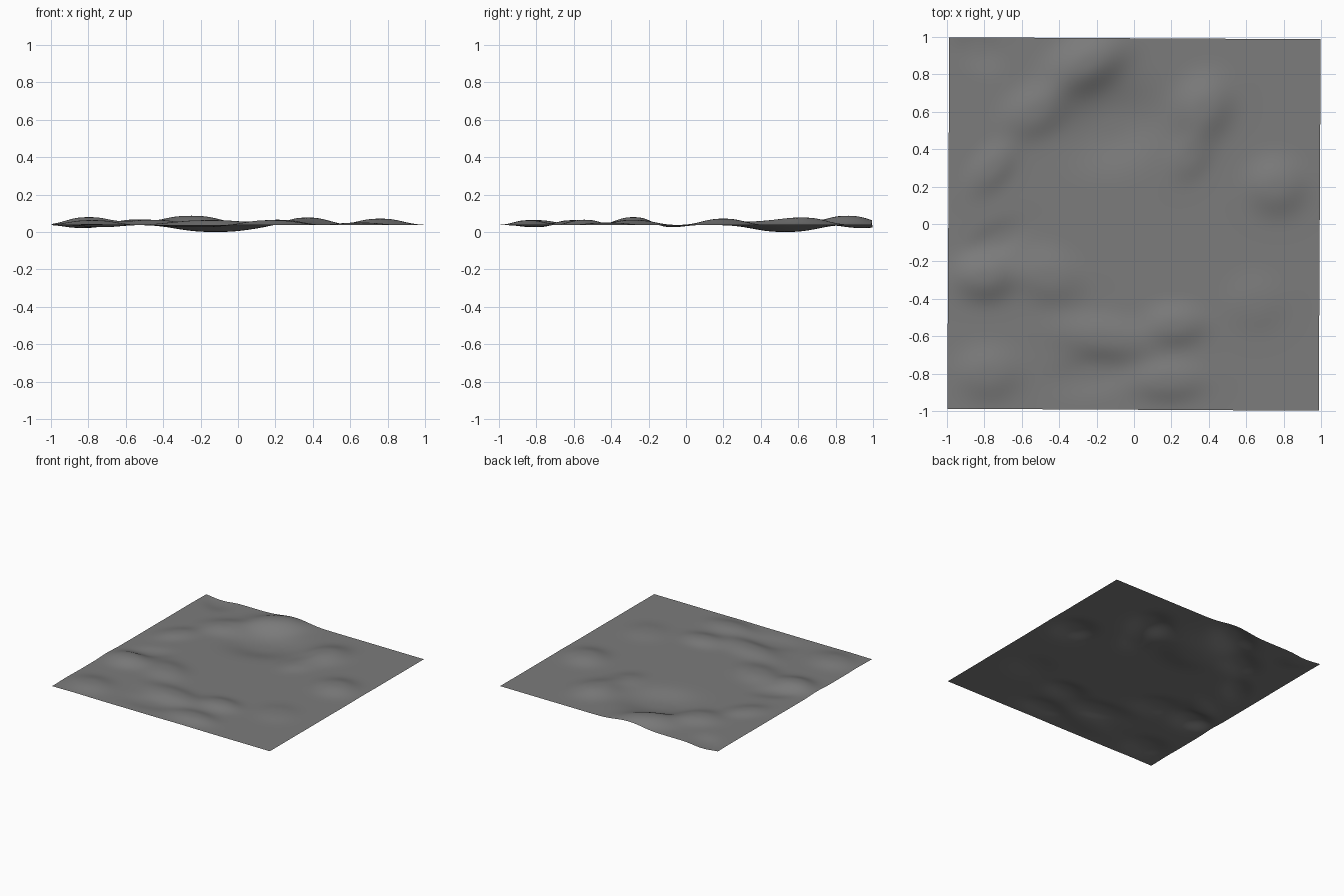
import bpy, bmesh, math

if "Cube" in bpy.data.objects:
    bpy.data.objects.remove(bpy.data.objects["Cube"], do_unlink=True)

# Plain grey ground colour
mat = bpy.data.materials.new("ground grey")
mat.use_nodes = True
grey = (0.2, 0.2, 0.2, 1)
mat.diffuse_color = grey
mat.node_tree.nodes["Principled BSDF"].inputs["Base Color"].default_value = grey

# Soft mounds and hollows: x, y, height, long radius, short radius, turn in degrees
mounds = [
    (-0.25, 0.86, 0.05, 0.22, 0.13, 30),
    (-0.53, 0.6, 0.03, 0.17, 0.12, 30),
    (-0.12, 0.53, -0.037, 0.26, 0.2, 20),
    (-0.83, 0.94, -0.016, 0.13, 0.1, -45),
    (-0.76, 0.3, 0.02, 0.15, 0.09, 50),
    (0.37, 0.62, 0.04, 0.17, 0.14, 60),
    (0.3, 0.37, 0.018, 0.14, 0.1, 60),
    (0.76, 0.2, 0.034, 0.15, 0.14, 0),
    (-0.8, -0.28, 0.042, 0.15, 0.12, 0),
    (-0.74, -0.09, -0.012, 0.15, 0.08, 30),
    (-0.46, -0.28, 0.028, 0.18, 0.13, -20),
    (-0.78, -0.8, 0.026, 0.16, 0.13, 0),
    (-0.15, -0.61, 0.026, 0.26, 0.11, -10),
    (0.22, -0.54, 0.028, 0.15, 0.1, 0),
    (0.18, -0.84, 0.026, 0.18, 0.1, 0),
    (0.65, -0.42, 0.013, 0.15, 0.14, 0),
    (-0.22, -0.8, -0.012, 0.2, 0.1, 10),
]


def height(x, y):
    z = 0.04
    for cx, cy, h, a, b, turn in mounds:
        c, s = math.cos(math.radians(turn)), math.sin(math.radians(turn))
        u = ((x - cx) * c + (y - cy) * s) / a
        v = ((y - cy) * c - (x - cx) * s) / b
        z += h * math.exp(-(u * u + v * v) ** 1.3)
    return z


# Ground sheet, turned very slightly about the vertical
bm = bmesh.new()
bmesh.ops.create_grid(bm, x_segments=110, y_segments=110, size=0.993)
turn = math.radians(-0.3)
for v in bm.verts:
    x, y = v.co.x, v.co.y
    v.co.x = x * math.cos(turn) - y * math.sin(turn)
    v.co.y = x * math.sin(turn) + y * math.cos(turn)
    v.co.z = height(v.co.x, v.co.y)
low = min(v.co.z for v in bm.verts)
for v in bm.verts:
    v.co.z -= low
for f in bm.faces:
    f.smooth = True
mesh = bpy.data.meshes.new("ground_sheet")
bm.to_mesh(mesh)
bm.free()
mesh.materials.append(mat)
ground = bpy.data.objects.new("ground_sheet", mesh)
bpy.context.collection.objects.link(ground)
